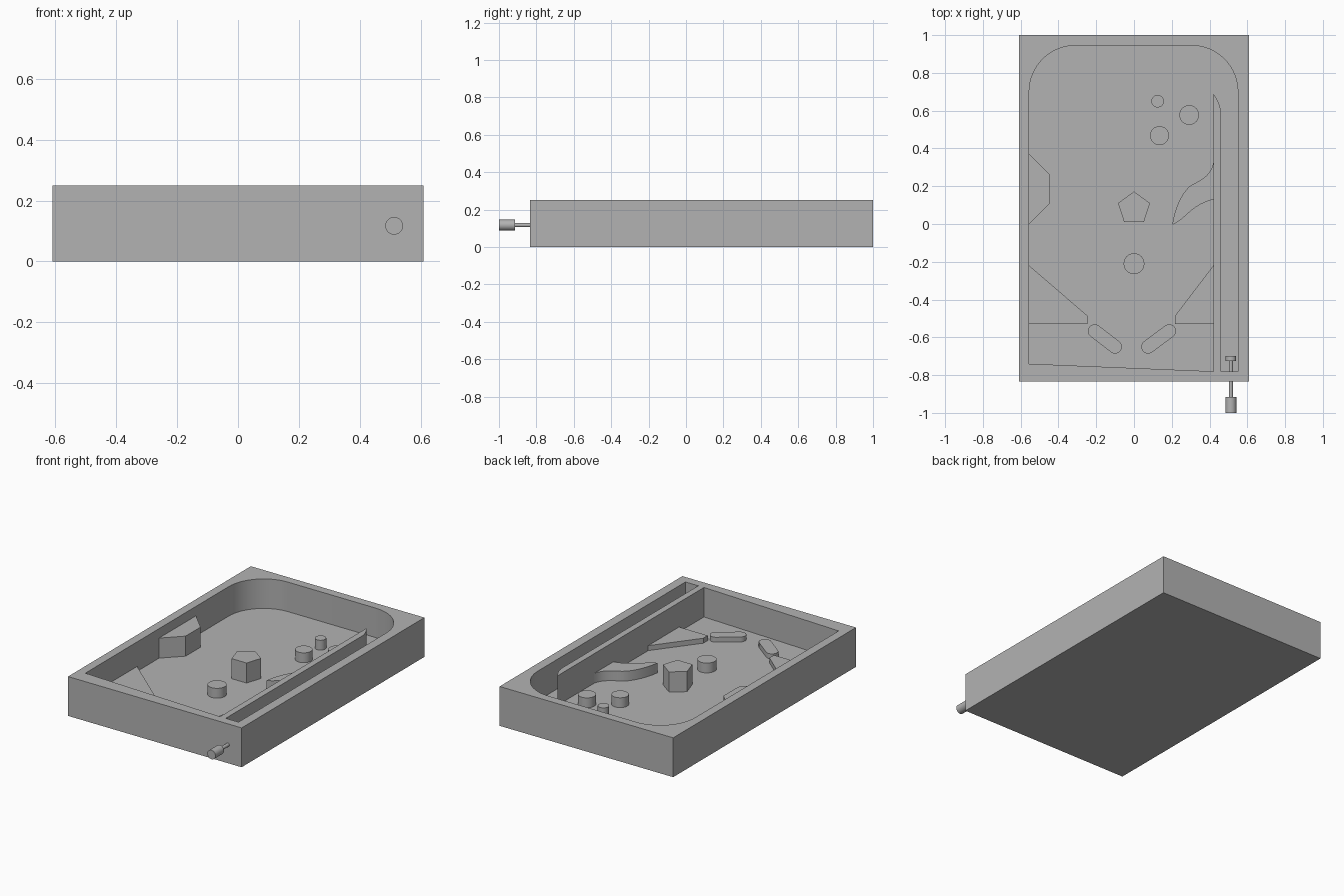
import bpy, bmesh
from math import sin, cos, pi, radians, atan2
from mathutils import Vector
from mathutils.geometry import interpolate_bezier

if "Cube" in bpy.data.objects:
    bpy.data.objects.remove(bpy.data.objects["Cube"], do_unlink=True)

FLOOR, LOW, MID, TALL, RIM = 0.0625, 0.094, 0.125, 0.19, 0.25

grey = bpy.data.materials.new("plain grey")
grey.use_nodes = True
grey.diffuse_color = (0.45, 0.45, 0.45, 1)
grey.node_tree.nodes["Principled BSDF"].inputs["Base Color"].default_value = (0.45, 0.45, 0.45, 1)


def finish(obj):
    bpy.ops.object.select_all(action="DESELECT")
    obj.select_set(True)
    bpy.context.view_layer.objects.active = obj
    bpy.ops.object.shade_smooth_by_angle(angle=radians(30))


def prism(name, outline, bottom, top):
    """Extrude a plan outline between two heights."""
    bm = bmesh.new()
    face = bm.faces.new([bm.verts.new((p[0], p[1], bottom)) for p in outline])
    ext = bmesh.ops.extrude_face_region(bm, geom=[face])
    verts = [v for v in ext["geom"] if isinstance(v, bmesh.types.BMVert)]
    bmesh.ops.translate(bm, verts=verts, vec=(0, 0, top - bottom))
    bmesh.ops.recalc_face_normals(bm, faces=bm.faces)
    mesh = bpy.data.meshes.new(name)
    bm.to_mesh(mesh)
    bm.free()
    mesh.materials.append(grey)
    obj = bpy.data.objects.new(name, mesh)
    bpy.context.collection.objects.link(obj)
    finish(obj)
    return obj


def arc(cx, cy, r, start, end, n=16):
    angles = [radians(start + (end - start) * i / n) for i in range(n + 1)]
    return [(cx + r * cos(a), cy + r * sin(a)) for a in angles]


def curve(a, b, c, d, n=10):
    return [tuple(p) for p in interpolate_bezier(*(Vector((*p, 0)) for p in (a, b, c, d)), n)]


def rod(name, y0, y1, r):
    """Cylinder along the launcher axis."""
    bpy.ops.mesh.primitive_cylinder_add(vertices=32, radius=r, depth=y1 - y0,
                                        location=(0.513, (y0 + y1) / 2, 0.117),
                                        rotation=(pi / 2, 0, 0))
    obj = bpy.context.object
    obj.name = name
    obj.data.materials.append(grey)
    finish(obj)


# Cabinet: solid block with the playfield and launch lane hollowed out
cabinet = prism("cabinet", [(-.61, -.835), (.61, -.835), (.61, 1), (-.61, 1)], 0, RIM)
pocket = [(-.555, -.74), (.42, -.78), (.42, .69)]
pocket += curve((.42, .69), (.437, .67), (.455, .63), (.46, .60))[1:]
pocket += [(.46, -.78), (.55, -.78)]
pocket += arc(.305, .70, .245, 0, 90) + arc(-.31, .70, .245, 90, 180)
cutter = prism("pocket_cutter", pocket, FLOOR, RIM + 0.1)
cutter.hide_render = True
cut = cabinet.modifiers.new("pocket", "BOOLEAN")
cut.operation, cut.solver, cut.object = "DIFFERENCE", "EXACT", cutter
bpy.context.view_layer.objects.active = cabinet
bpy.ops.object.modifier_apply(modifier="pocket")
bpy.data.objects.remove(cutter, do_unlink=True)
finish(cabinet)

# Round bumpers
for name, x, y, r in (("front_bumper", 0, -.21, .055), ("middle_bumper", .135, .468, .05),
                      ("right_bumper", .292, .577, .052), ("small_bumper", .125, .65, .033)):
    prism(name, arc(x, y, r, 0, 360, 32)[:-1], FLOOR, MID)

# Five-sided post and side wedge
prism("pentagon_post", arc(0, .083, .089, 90, 450, 5)[:-1], FLOOR, TALL)
prism("side_wedge", [(-.555, .37), (-.445, .26), (-.445, .11), (-.555, 0)], FLOOR, TALL)

# Curved guide beside the launch lane
guide = curve((.203, -.005), (.21, .07), (.255, .18), (.31, .21))
guide += curve((.31, .21), (.365, .235), (.41, .265), (.42, .325))[1:]
guide += curve((.42, .13), (.30, .10), (.28, .03), (.203, -.005))[:-1]
prism("curved_guide", guide, FLOOR, MID)

# Low corner ramps and flippers
for side, wall, tip in (("right", -.555, -.247), ("left", .42, .218)):
    prism(side + "_corner_ramp", [(wall, -.22), (tip, -.485), (tip, -.53), (wall, -.53)], FLOOR, LOW)
for side, outer, inner in (("right", -.208, -.1), ("left", .186, .075)):
    a, b = (outer, -.567), (inner, -.65)
    t = atan2(b[1] - a[1], b[0] - a[0]) * 180 / pi
    prism(side + "_flipper", arc(*a, .036, t + 90, t + 270) + arc(*b, .036, t - 90, t + 90), FLOOR, LOW)

# Ball launcher
rod("launcher_knob", -1, -.915, .029)
rod("launcher_rod", -.915, -.725, .011)
rod("launcher_head", -.725, -.70, .028)
